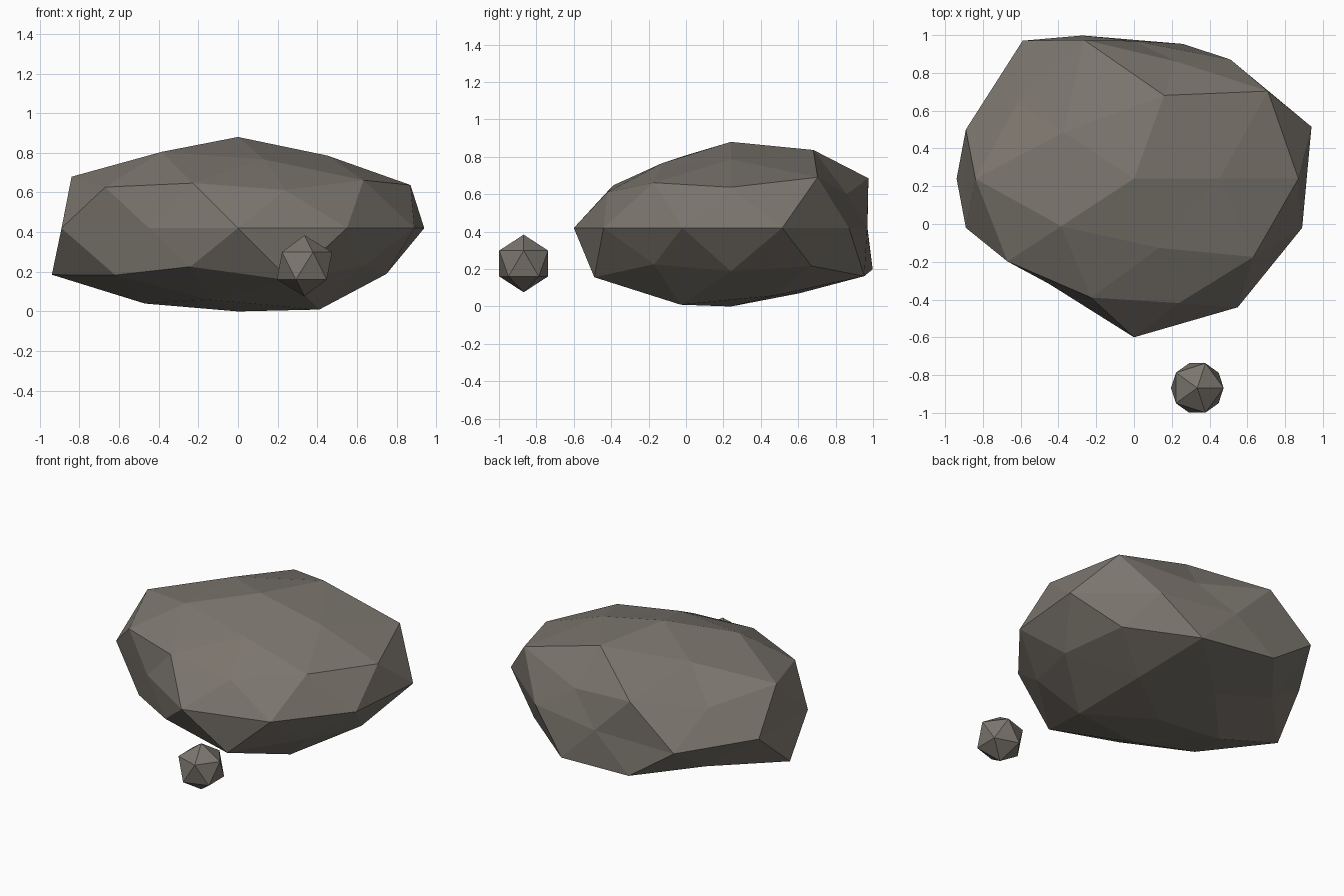
import bpy, bmesh, math
from mathutils import Vector

if "Cube" in bpy.data.objects:
    bpy.data.objects.remove(bpy.data.objects["Cube"])

stone = bpy.data.materials.new("warm_grey_stone")
stone.diffuse_color = (0.2, 0.18, 0.155, 1.0)
stone.use_nodes = True
stone.node_tree.nodes["Principled BSDF"].inputs["Base Color"].default_value = stone.diffuse_color

# Radius of each boulder corner, ring by ring (key = height on a unit sphere x 100),
# listed counter-clockwise from the right
RINGS = {
    100: [0.92],
    85: [0.86, 0.98, 0.88, 0.905, 0.815],
    53: [1.03, 1.01, 0.987, 0.865, 0.92],
    45: [0.973, 0.81, 0.85, 0.926, 0.86],
    0: [0.988, 0.867, 0.81, 1.003, 0.936, 0.936, 0.765, 0.933, 0.935, 0.936],
    -45: [0.91, 0.99, 1.05, 0.87, 0.867],
    -53: [0.88, 0.98, 0.84, 0.90, 1.003],
    -85: [0.85, 0.82, 0.894, 0.85, 0.965],
    -100: [0.84],
}


def angle(v):
    return round(math.degrees(math.atan2(v.co.y, v.co.x))) % 360


def roughen(bm):
    """Push every corner of a unit ball in or out to its ring radius."""
    rings = {}
    for v in bm.verts:
        rings.setdefault(int(round(v.co.z * 100)), []).append(v)
    for key, verts in rings.items():
        for v, r in zip(sorted(verts, key=angle), RINGS[key]):
            v.co *= r


def rock(name, subdivisions, scale, centre, rough=False):
    bm = bmesh.new()
    bmesh.ops.create_icosphere(bm, subdivisions=subdivisions, radius=1.0)
    if rough:
        roughen(bm)
    bmesh.ops.scale(bm, vec=Vector(scale), verts=bm.verts)
    bmesh.ops.translate(bm, vec=Vector(centre), verts=bm.verts)
    bmesh.ops.recalc_face_normals(bm, faces=bm.faces)
    mesh = bpy.data.meshes.new(name)
    bm.to_mesh(mesh)
    bm.free()
    mesh.materials.append(stone)
    obj = bpy.data.objects.new(name, mesh)
    bpy.context.collection.objects.link(obj)
    return obj


# Large flattened boulder
rock("boulder", 2, (1.0, 0.9, 0.5), (0, 0.24, 0.42), rough=True)

# Small pebble in front
rock("pebble", 1, (0.156, 0.154, 0.154), (0.335, -0.868, 0.23))
